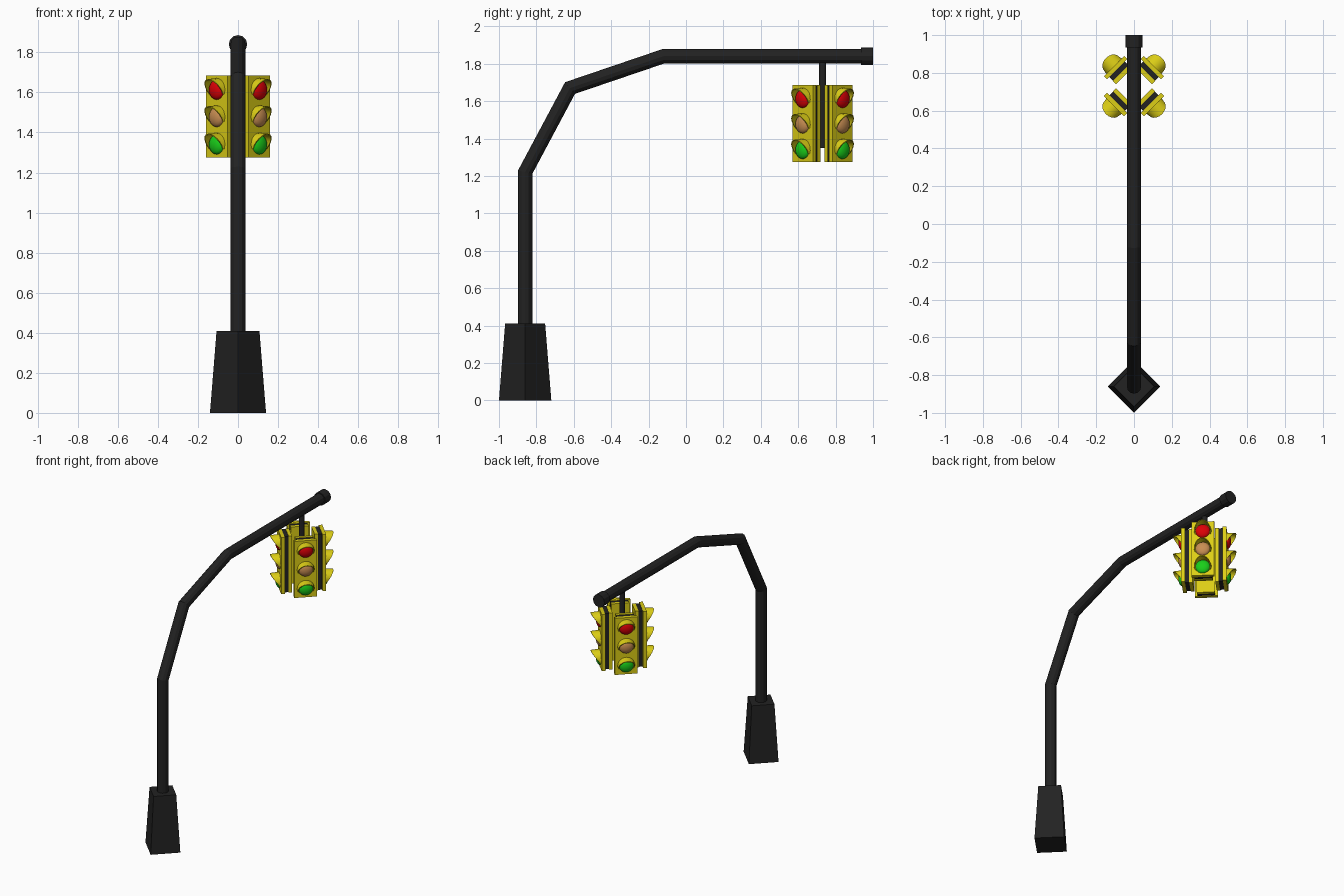
import bpy, bmesh, math
from mathutils import Matrix, Vector

if "Cube" in bpy.data.objects:
    bpy.data.objects.remove(bpy.data.objects["Cube"])


def material(name, col):
    m = bpy.data.materials.new(name)
    m.diffuse_color = (*col, 1)
    m.use_nodes = True
    m.node_tree.nodes["Principled BSDF"].inputs["Base Color"].default_value = m.diffuse_color
    return m


BLACK = material("black metal", (0.016, 0.016, 0.016))
YELLOW = material("signal yellow", (0.72, 0.62, 0.008))
RED = material("red lens", (0.72, 0.0, 0.002))
AMBER = material("amber lens", (0.58, 0.27, 0.085))
GREEN = material("green lens", (0.01, 0.62, 0.01))


def finish(bm, name, mat, matrix=Matrix(), smooth=None):
    bmesh.ops.transform(bm, matrix=matrix, verts=bm.verts)
    bmesh.ops.recalc_face_normals(bm, faces=bm.faces)
    me = bpy.data.meshes.new(name)
    bm.to_mesh(me)
    bm.free()
    me.materials.append(mat)
    ob = bpy.data.objects.new(name, me)
    bpy.context.collection.objects.link(ob)
    if smooth:
        bpy.ops.object.select_all(action='DESELECT')
        ob.select_set(True)
        bpy.context.view_layer.objects.active = ob
        bpy.ops.object.shade_smooth_by_angle(angle=math.radians(smooth))
    return ob


def cone(name, mat, r1, r2, depth, centre, seg, rot=Matrix(), smooth=None):
    bm = bmesh.new()
    bmesh.ops.create_cone(bm, cap_ends=True, segments=seg, radius1=r1, radius2=r2, depth=depth)
    return finish(bm, name, mat, Matrix.Translation(centre) @ rot, smooth)


def box(name, mat, lo, hi, matrix):
    lo, hi = Vector(lo), Vector(hi)
    bm = bmesh.new()
    bmesh.ops.create_cube(bm, size=1)
    return finish(bm, name, mat,
                  matrix @ Matrix.Translation((lo + hi) / 2) @ Matrix.Diagonal((*(hi - lo), 1)))


def skin(bm, rings, closed_cap=True):
    # joins equal-sized closed rings into a tube with end caps
    vs = [[bm.verts.new(p) for p in ring] for ring in rings]
    n = len(vs[0])
    for a, b in zip(vs, vs[1:]):
        for i in range(n):
            bm.faces.new((a[i], a[(i + 1) % n], b[(i + 1) % n], b[i]))
    bm.faces.new(vs[0])
    bm.faces.new(vs[-1])


# tapered square base, turned to a diamond
cone("base", BLACK, 0.14, 0.107, 0.41, (0, -0.86, 0.205), 4)

# bent pole with mitred joints, swept in the yz plane
path = [Vector(p) for p in [(-0.86, 0.40), (-0.86, 1.22), (-0.62, 1.67), (-0.12, 1.84), (0.97, 1.84)]]
dirs = [(b - a).normalized() for a, b in zip(path, path[1:])]
rings = []
for i, p in enumerate(path):
    d0, d1 = dirs[max(i - 1, 0)], dirs[min(i, len(dirs) - 1)]
    t = (d0 + d1).normalized()
    nrm = Vector((-t.y, t.x)) / t.dot(d0)
    rings.append([(0.038 * math.cos(a), p.x + 0.038 * math.sin(a) * nrm.x, p.y + 0.038 * math.sin(a) * nrm.y)
                  for a in (k * math.tau / 12 for k in range(12))])
bm = bmesh.new()
skin(bm, rings)
finish(bm, "pole", BLACK)

# end cap of the arm and the hanger rod
cone("arm_cap", BLACK, 0.046, 0.046, 0.065, (0, 0.9675, 1.84), 12, Matrix.Rotation(math.pi / 2, 4, 'X'))
cone("hanger", BLACK, 0.019, 0.019, 0.48, (0, 0.73, 1.59), 12)


def visor(name, matrix, z):
    # hood around the lens, long at the top and fading out down the sides
    rings = []
    for k in range(13):
        a = math.radians(-25 + 230 * k / 12)
        length = 0.004 + 0.056 * max(0, (math.sin(a) + 0.42) / 1.42)
        c, s = math.cos(a), math.sin(a)
        rings.append([(x, r * c, z + r * s) for x, r in
                      ((0.148, 0.058), (0.15 + length, 0.054), (0.15 + length, 0.049), (0.148, 0.052))])
    bm = bmesh.new()
    skin(bm, rings)
    finish(bm, name, YELLOW, matrix, 35)


def lens(name, mat, matrix, z):
    # shallow dome bulging outwards
    bm = bmesh.new()
    bmesh.ops.create_uvsphere(bm, u_segments=20, v_segments=10, radius=1)
    bmesh.ops.transform(bm, matrix=Matrix.Rotation(math.pi / 2, 4, 'Y'), verts=bm.verts)
    bmesh.ops.bisect_plane(bm, geom=bm.verts[:] + bm.edges[:] + bm.faces[:], plane_co=(0, 0, 0),
                           plane_no=(1, 0, 0), clear_inner=True)
    finish(bm, name, mat,
           matrix @ Matrix.Translation((0.149, 0, z)) @ Matrix.Diagonal((0.027, 0.05, 0.05, 1)), 40)


# four signal heads facing the diagonals; local +x points outwards
for k in range(4):
    M = Matrix.Translation((0, 0.73, 0)) @ Matrix.Rotation(math.radians(45 + 90 * k), 4, 'Z')
    box(f"head_back_{k}", YELLOW, (0.075, -0.06, 1.275), (0.098, 0.06, 1.685), M)
    box(f"head_core_{k}", BLACK, (0.098, -0.058, 1.278), (0.126, 0.058, 1.682), M)
    box(f"head_front_{k}", YELLOW, (0.126, -0.076, 1.275), (0.15, 0.076, 1.685), M)
    for label, mat, z in (("red", RED, 1.613), ("amber", AMBER, 1.477), ("green", GREEN, 1.34)):
        lens(f"{label}_lens_{k}", mat, M, z)
        visor(f"{label}_visor_{k}", M, z)
